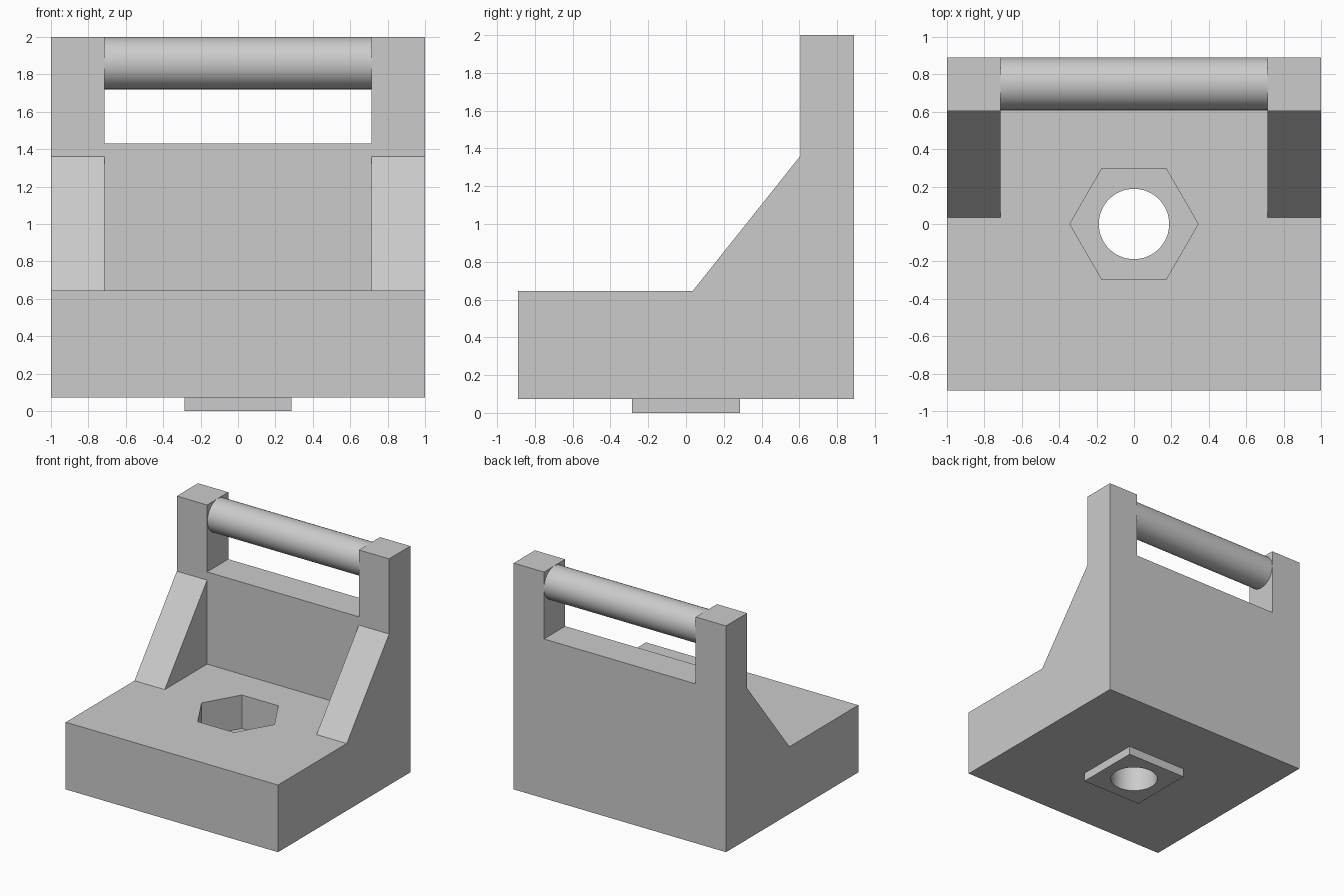
import bpy, bmesh, math
from mathutils import Matrix

cube = bpy.data.objects.get("Cube")
if cube:
    bpy.data.objects.remove(cube, do_unlink=True)

grey = bpy.data.materials.new("light grey")
grey.use_nodes = True
COLOR = (0.6, 0.6, 0.6, 1)
grey.diffuse_color = COLOR
grey.node_tree.nodes["Principled BSDF"].inputs["Base Color"].default_value = COLOR

# Main dimensions
BOTTOM, DECK, SILL, TOP = 0.073, 0.645, 1.43, 2.0
BACK, WALL = 0.89, 0.605
INNER = 0.715
BOSS = 0.285
ROD = 0.14


def finish(name, bm):
    bmesh.ops.recalc_face_normals(bm, faces=bm.faces)
    mesh = bpy.data.meshes.new(name)
    bm.to_mesh(mesh)
    bm.free()
    mesh.materials.append(grey)
    obj = bpy.data.objects.new(name, mesh)
    bpy.context.collection.objects.link(obj)
    return obj


def extrude_x(name, profile, x0, x1):
    """Extrude a (y, z) outline along x."""
    bm = bmesh.new()
    face = bm.faces.new([bm.verts.new((x0, y, z)) for y, z in profile])
    moved = bmesh.ops.extrude_face_region(bm, geom=[face])["geom"]
    verts = [v for v in moved if isinstance(v, bmesh.types.BMVert)]
    bmesh.ops.translate(bm, verts=verts, vec=(x1 - x0, 0, 0))
    return finish(name, bm)


def box(name, half, y0, y1, z0, z1):
    return extrude_x(name, [(y0, z0), (y1, z0), (y1, z1), (y0, z1)], -half, half)


def prism(name, sides, radius, z0, z1):
    bm = bmesh.new()
    bmesh.ops.create_cone(bm, cap_ends=True, segments=sides, radius1=radius,
                          radius2=radius, depth=z1 - z0,
                          matrix=Matrix.Translation((0, 0, (z0 + z1) / 2))
                          @ Matrix.Rotation(math.pi / 2, 4, "Z"))
    return finish(name, bm)


def combine(target, other, operation):
    mod = target.modifiers.new(other.name, "BOOLEAN")
    mod.operation = operation
    mod.solver = "EXACT"
    mod.object = other
    bpy.context.view_layer.objects.active = target
    bpy.ops.object.modifier_apply(modifier=mod.name)
    bpy.data.objects.remove(other, do_unlink=True)


def smooth(obj):
    bpy.ops.object.select_all(action="DESELECT")
    obj.select_set(True)
    bpy.context.view_layer.objects.active = obj
    bpy.ops.object.shade_smooth_by_angle(angle=math.radians(30))


# Bracket body: side outline with sloped gusset, swept across the full width
body = extrude_x("bracket_body", [(-BACK, BOTTOM), (BACK, BOTTOM), (BACK, TOP),
                                  (WALL, TOP), (WALL, 1.36), (0.035, DECK),
                                  (-BACK, DECK)], -1, 1)

# Open space between the gussets, and between the two posts
combine(body, box("gusset_gap", INNER, -0.2, WALL, DECK, TOP + 0.2), "DIFFERENCE")
combine(body, box("post_gap", INNER, 0.4, BACK + 0.2, SILL, TOP + 0.2), "DIFFERENCE")

# Square locating boss underneath
combine(body, box("boss", BOSS, -BOSS, BOSS, 0, BOTTOM + 0.1), "UNION")

# Hexagonal nut pocket and round bolt hole
combine(body, prism("nut_pocket", 6, 0.343, DECK - 0.285, DECK + 0.2), "DIFFERENCE")
combine(body, prism("bolt_hole", 64, 0.188, -0.2, DECK + 0.2), "DIFFERENCE")
smooth(body)

# Round cross bar between the posts
bm = bmesh.new()
bmesh.ops.create_cone(bm, cap_ends=True, segments=64, radius1=ROD, radius2=ROD,
                      depth=2 * INNER + 0.02,
                      matrix=Matrix.Translation((0, BACK - ROD, TOP - ROD))
                      @ Matrix.Rotation(math.pi / 2, 4, "Y"))
smooth(finish("cross_bar", bm))
